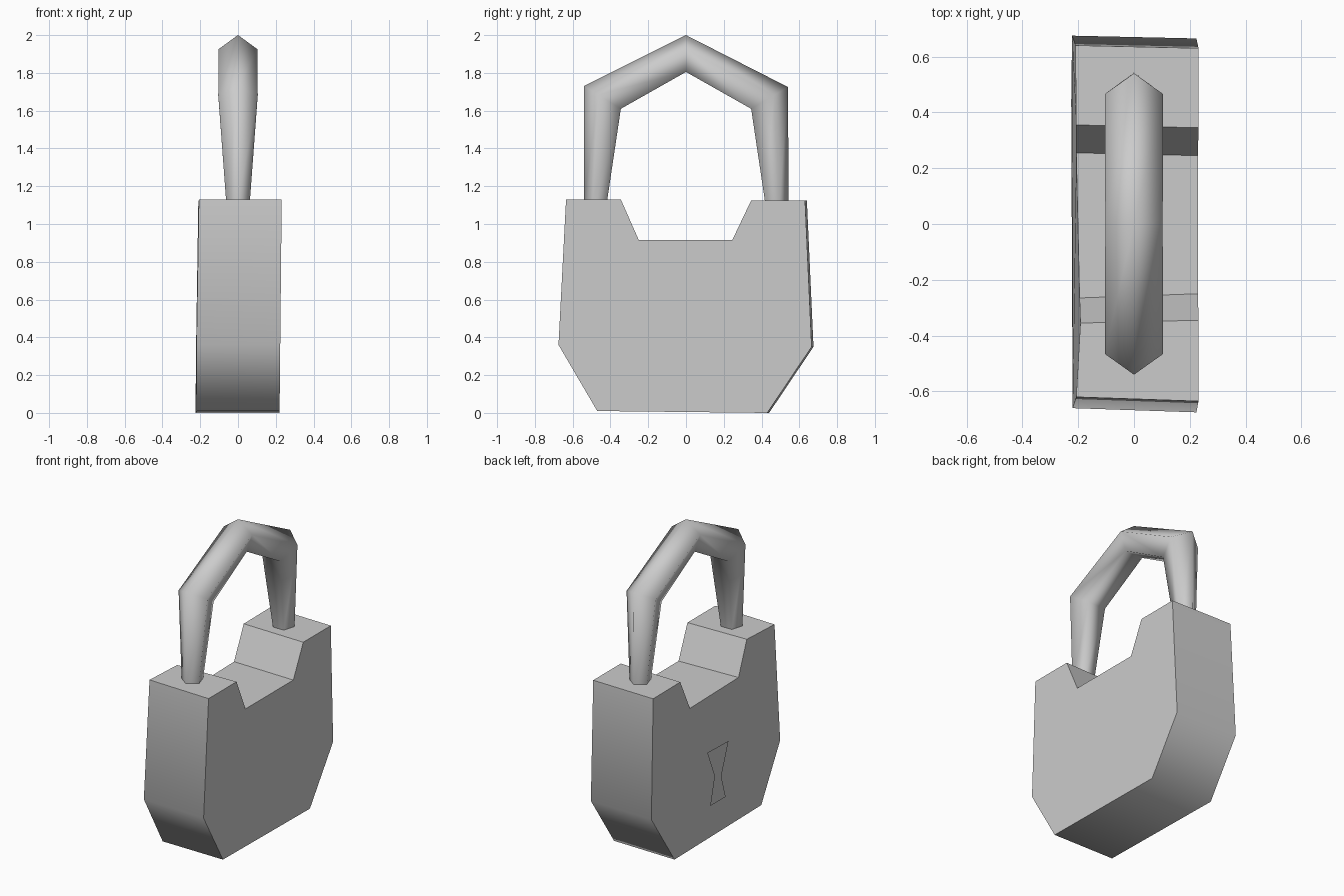
import bpy, bmesh, math

if "Cube" in bpy.data.objects:
    bpy.data.objects.remove(bpy.data.objects["Cube"])


def make_object(name, verts, faces, smooth_angle=None):
    mesh = bpy.data.meshes.new(name)
    mesh.from_pydata(verts, [], faces)
    bm = bmesh.new()
    bm.from_mesh(mesh)
    bmesh.ops.recalc_face_normals(bm, faces=bm.faces)
    bm.to_mesh(mesh)
    bm.free()
    obj = bpy.data.objects.new(name, mesh)
    bpy.context.collection.objects.link(obj)
    if smooth_angle:
        bpy.ops.object.select_all(action='DESELECT')
        obj.select_set(True)
        bpy.context.view_layer.objects.active = obj
        bpy.ops.object.shade_smooth_by_angle(angle=math.radians(smooth_angle))
    return obj


def loft(rings, closed_ends=True):
    """Join equal-length rings of points with quads and cap both ends."""
    n = len(rings[0])
    verts = [p for ring in rings for p in ring]
    faces = [(k * n + i, k * n + (i + 1) % n, (k + 1) * n + (i + 1) % n, (k + 1) * n + i)
             for k in range(len(rings) - 1) for i in range(n)]
    faces += [tuple(range(n)), tuple(range(len(verts) - n, len(verts)))]
    return verts, faces


# Body: notched side profile, slightly crooked between its two faces
right_profile = [(-0.47, 0.01), (0.43, 0.0), (0.665, 0.35), (0.63, 1.125), (0.345, 1.125),
                 (0.245, 0.915), (-0.25, 0.915), (-0.345, 1.13), (-0.635, 1.13), (-0.675, 0.36)]
left_profile = [(-0.465, 0.01), (0.44, 0.0), (0.675, 0.35), (0.64, 1.125), (0.355, 1.125),
                (0.255, 0.915), (-0.265, 0.915), (-0.355, 1.13), (-0.62, 1.13), (-0.66, 0.36)]
left_x = [-0.22, -0.225, -0.222, -0.21, -0.207, -0.207, -0.195, -0.192, -0.207, -0.22]
right = [(0.22 + 0.01 * z, y, z) for y, z in right_profile]
left = [(x, y, z) for x, (y, z) in zip(left_x, left_profile)]
make_object("lock_body", *loft([right, left]), smooth_angle=60)

# Shackle: five-sided bar, thicker over the arch; (outer y, z), (inner y, z), radius
stations = [((-0.54, 1.12), (-0.418, 1.12), 0.066),
            ((-0.54, 1.73), (-0.345, 1.61), 0.11),
            ((0.0, 2.0), (0.0, 1.805), 0.108),
            ((0.54, 1.725), (0.345, 1.61), 0.11),
            ((0.543, 1.12), (0.418, 1.12), 0.066)]
rings = []
for outer, inner, radius in stations:
    ring = []
    for i in range(5):
        a = 2 * math.pi * i / 5
        t = (1 - math.cos(a)) / (1 + math.cos(math.pi / 5))
        ring.append((radius * math.sin(a),
                     outer[0] + (inner[0] - outer[0]) * t,
                     outer[1] + (inner[1] - outer[1]) * t))
    rings.append(ring)
make_object("shackle", *loft(rings), smooth_angle=80)

# Keyhole: thin flared plate just off the left face
keyhole = [(0.12, 0.58), (-0.10, 0.575), (-0.025, 0.37), (-0.07, 0.22), (0.09, 0.22), (0.045, 0.40)]
make_object("keyhole", [(-0.238, y, z) for y, z in keyhole], [(0, 5, 4, 3, 2, 1)])
